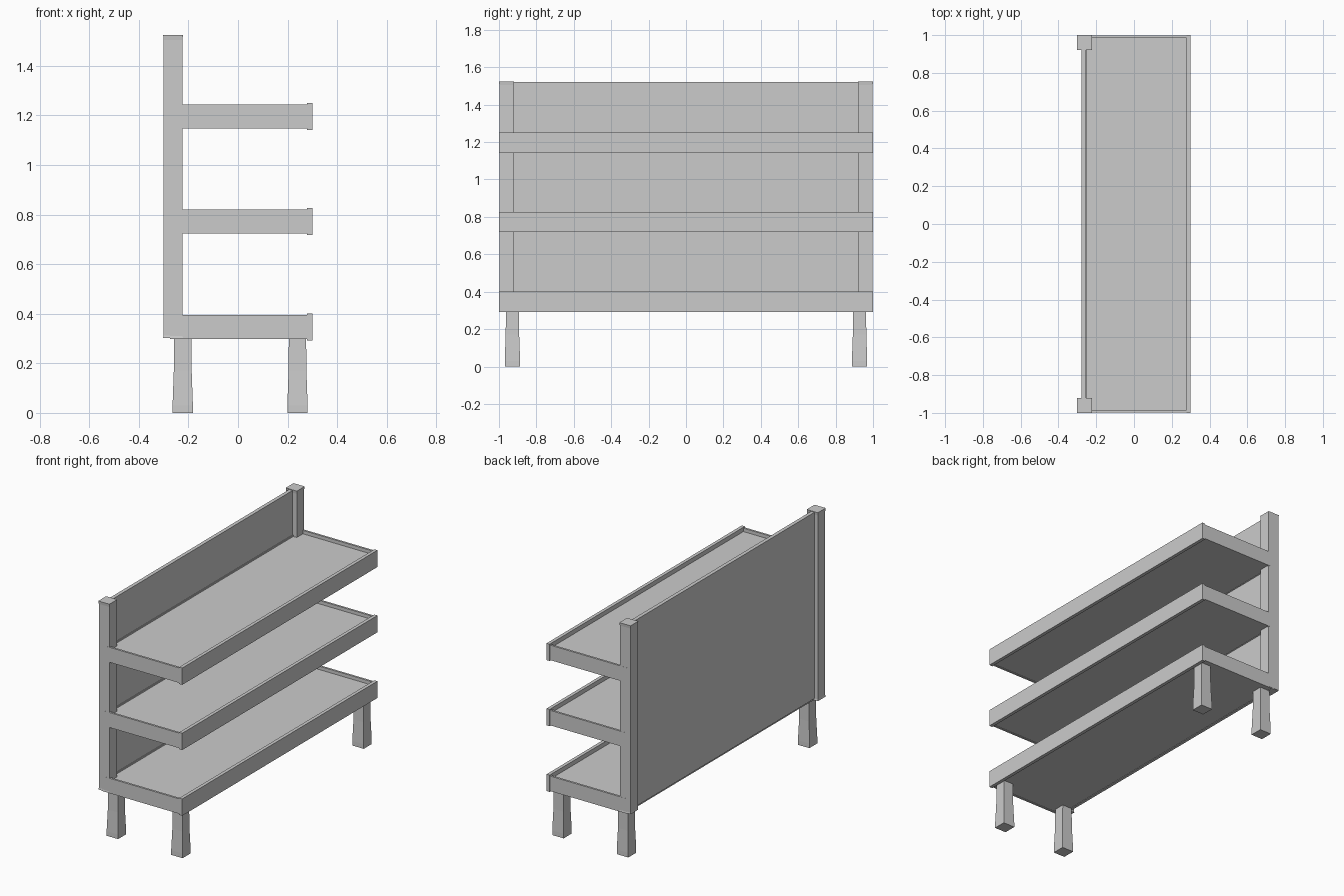
import bpy
import bmesh

if "Cube" in bpy.data.objects:
    bpy.data.objects.remove(bpy.data.objects["Cube"])


def finish(name, bm):
    bmesh.ops.recalc_face_normals(bm, faces=bm.faces)
    me = bpy.data.meshes.new(name)
    bm.to_mesh(me)
    bm.free()
    ob = bpy.data.objects.new(name, me)
    bpy.context.collection.objects.link(ob)
    return ob


def box(name, x0, x1, y0, y1, z0, z1):
    bm = bmesh.new()
    bmesh.ops.create_cube(bm, size=1)
    for v in bm.verts:
        v.co = (x1 if v.co.x > 0 else x0,
                y1 if v.co.y > 0 else y0,
                z1 if v.co.z > 0 else z0)
    return finish(name, bm)


def square_column(name, x, y, profile):
    """Square column from (z, half width) rings."""
    bm = bmesh.new()
    rings = []
    for z, h in profile:
        rings.append([bm.verts.new((x + sx * h, y + sy * h, z))
                      for sx, sy in ((-1, -1), (1, -1), (1, 1), (-1, 1))])
    for a, b in zip(rings, rings[1:]):
        for i in range(4):
            j = (i + 1) % 4
            bm.faces.new((a[i], a[j], b[j], b[i]))
    bm.faces.new(rings[0][::-1])
    bm.faces.new(rings[-1])
    return finish(name, bm)


# Back panel between the posts
box("back_panel", -0.277, -0.253, -0.94, 0.94, 0.312, 1.52)

# Corner posts with slightly flared ends, and tapered legs
POST = [(0.302, 0.040), (0.312, 0.038), (1.505, 0.038), (1.524, 0.040)]
LEG = [(0, 0.041), (0.03, 0.041), (0.17, 0.036), (0.30, 0.035)]
for side, s in (("left", -1), ("right", 1)):
    square_column("back_post_" + side, -0.262, s * 0.96, POST)
    square_column("back_leg_" + side, -0.223, s * 0.928, LEG)
    square_column("front_leg_" + side, 0.240, s * 0.928, LEG)

# Tray shelves: board, front lip, side rails and back rail
for level, z in (("lower", 0.298), ("middle", 0.724), ("upper", 1.147)):
    top = z + 0.097
    box(level + "_shelf_board", -0.262, 0.285, -0.99, 0.99, z + 0.003, z + 0.075)
    box(level + "_shelf_lip", 0.278, 0.30, -1.0, 1.0, z - 0.006, top + 0.006)
    box(level + "_shelf_back_rail", -0.268, -0.249, -0.985, 0.985, z, z + 0.085)
    for side, s in (("left", -1), ("right", 1)):
        a, b = sorted((s * 0.985, s * 0.9985))
        box(level + "_shelf_rail_" + side, -0.275, 0.279, a, b, z, top)
